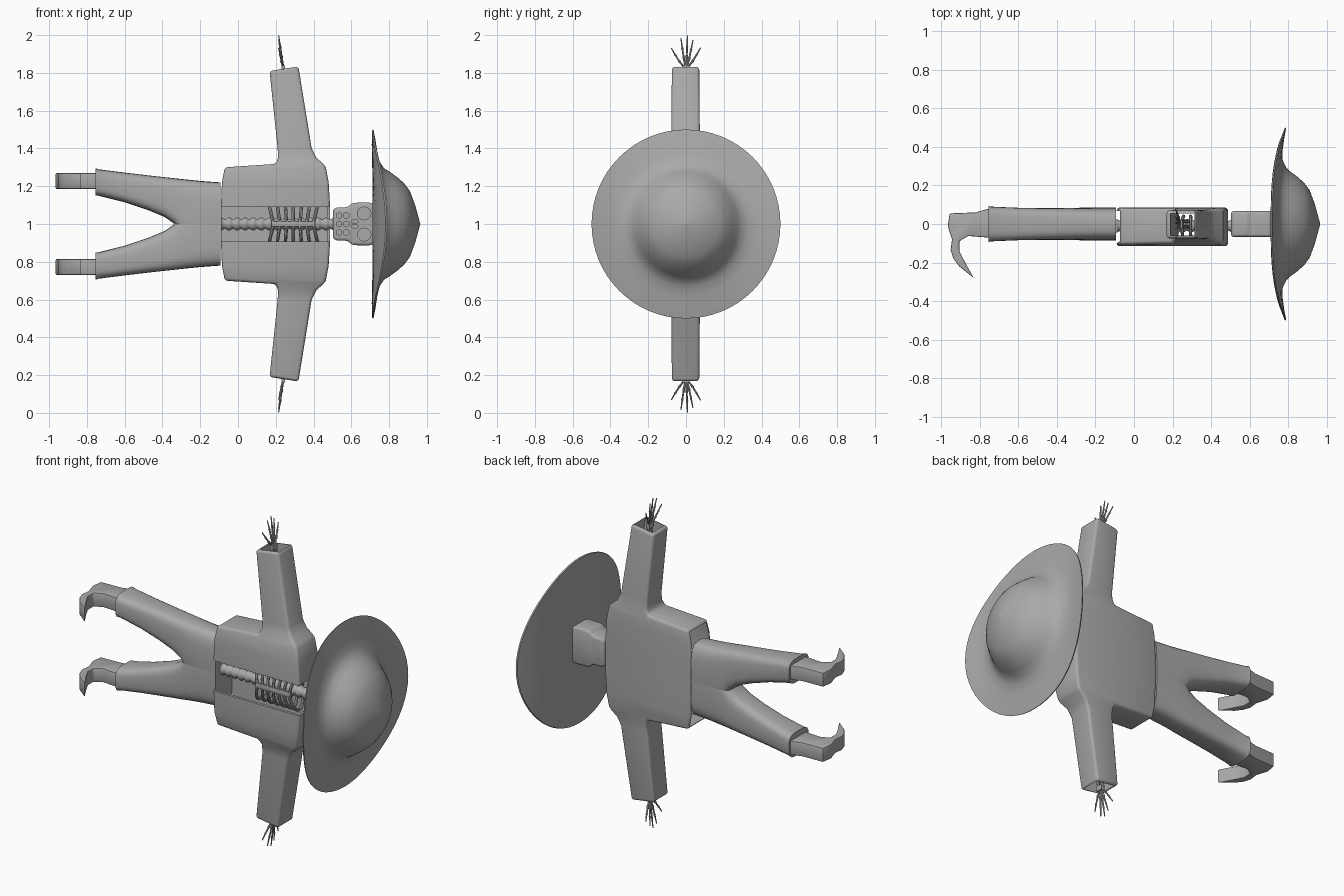
import bpy, bmesh, math
from mathutils import Vector

cube = bpy.data.objects.get("Cube")
if cube:
    bpy.data.objects.remove(cube)

grey = bpy.data.materials.new("plain grey")
grey.use_nodes = True
COLOR = (0.4, 0.4, 0.4, 1)
grey.diffuse_color = COLOR
grey.node_tree.nodes["Principled BSDF"].inputs["Base Color"].default_value = COLOR


def make(name, bm, mods=(), angle=35):
    """Turn a bmesh into a finished object with its modifiers applied."""
    bmesh.ops.recalc_face_normals(bm, faces=bm.faces)
    mesh = bpy.data.meshes.new(name)
    bm.to_mesh(mesh)
    bm.free()
    obj = bpy.data.objects.new(name, mesh)
    bpy.context.collection.objects.link(obj)
    for kind, settings in mods:
        mod = obj.modifiers.new(kind.title(), kind)
        for key, value in settings.items():
            setattr(mod, key, value)
    if mods:
        graph = bpy.context.evaluated_depsgraph_get()
        obj.data = bpy.data.meshes.new_from_object(obj.evaluated_get(graph))
        obj.modifiers.clear()
    obj.data.materials.clear()
    obj.data.materials.append(grey)
    obj.data.shade_smooth()
    obj.data.set_sharp_from_angle(angle=math.radians(angle))
    return obj


def loft(rings, bm=None):
    """Skin equal-length rings of points and cap both ends."""
    bm = bm or bmesh.new()
    rows = [[bm.verts.new(p) for p in ring] for ring in rings]
    n = len(rows[0])
    for a, b in zip(rows, rows[1:]):
        for i in range(n):
            j = (i + 1) % n
            bm.faces.new((a[i], a[j], b[j], b[i]))
    bm.faces.new(rows[0])
    bm.faces.new(rows[-1])
    return bm


def box(bm, x0, x1, y0, y1, z0, z1):
    return loft([[(x, y0, z0), (x, y1, z0), (x, y1, z1), (x, y0, z1)] for x in (x0, x1)], bm)


def tube(bm, points, radii, sides=8):
    """Round rod along a path, with a radius at each point."""
    pts = [Vector(p) for p in points]
    rings = []
    for i, p in enumerate(pts):
        d = (pts[min(i + 1, len(pts) - 1)] - pts[max(i - 1, 0)]).normalized()
        u = d.cross(Vector((0.9, 0.1, 0.4))).normalized()
        v = d.cross(u)
        turn = [2 * math.pi * k / sides for k in range(sides)]
        rings.append([p + (u * math.cos(t) + v * math.sin(t)) * radii[i] for t in turn])
    return loft(rings, bm)


def cut(cutter):
    cutter.hide_render = True
    cutter.hide_viewport = True
    return ("BOOLEAN", {"object": cutter, "operation": "DIFFERENCE", "solver": "EXACT"})


def bevel(width, segments=3):
    return ("BEVEL", {"width": width, "segments": segments, "limit_method": "ANGLE",
                      "angle_limit": math.radians(30)})


def remove(*objs):
    for o in objs:
        bpy.data.objects.remove(o)


# Jacket: rectangular sections from the middle out to the cuff
# (distance out, hem x, collar x, front y, back y)
JACKET = [(0.1, -0.09, 0.487, -0.115, 0.085), (0.22, -0.085, 0.48, -0.115, 0.085),
          (0.3, -0.07, 0.465, -0.105, 0.083), (0.318, 0.2, 0.452, -0.1, 0.082),
          (0.35, 0.212, 0.415, -0.085, 0.078), (0.4, 0.21, 0.39, -0.077, 0.074),
          (0.822, 0.167, 0.32, -0.075, 0.07)]


def jacket_rings(inset):
    rings = []
    for side in (-1, 1):
        half = []
        for i, (w, x0, x1, y0, y1) in enumerate(JACKET):
            cuff = i == len(JACKET) - 1
            if inset:
                w += 0.06 if cuff else -inset if i < 4 else 0
                x0 = -0.15 if i < 3 else x0
            skew = 0.012 if cuff else 0
            a, b, f, k = x0 + inset, x1 - inset, y0 + inset, y1 - inset
            lo, hi = 1 + side * (w - skew), 1 + side * (w + skew)
            half.append([(a, f, lo), (a, k, lo), (b, k, hi), (b, f, hi)])
        rings += half[::-1] if side < 0 else half
    return rings


lining = make("jacket_lining_cutter", loft(jacket_rings(0.016)))
opening = make("jacket_opening_cutter", box(None, -0.2, 0.6, -0.3, 0.05, 0.908, 1.09))
make("jacket", loft(jacket_rings(0)), [bevel(0.024), cut(lining), cut(opening)])
remove(lining, opening)


# Trousers: rounded sections (x, inner edge, outer edge, half depth)
LEG = [(-0.755, 0.15, 0.295, 0.094), (-0.74, 0.15, 0.29, 0.09), (-0.6, 0.115, 0.272, 0.084),
       (-0.48, 0.075, 0.258, 0.082), (-0.39, 0.038, 0.248, 0.082), (-0.335, 0.0, 0.242, 0.083),
       (-0.3, -0.06, 0.238, 0.084), (-0.2, -0.12, 0.228, 0.085), (-0.092, -0.14, 0.22, 0.085)]


def soft(c):
    return math.copysign(abs(c) ** 0.55, c)


for side, label in ((-1, "lower"), (1, "upper")):
    rings = []
    for x, inner, outer, depth in LEG:
        mid, half = (inner + outer) / 2, (outer - inner) / 2
        ring = []
        for k in range(28):
            t = 2 * math.pi * k / 28
            ring.append((x, depth * soft(math.sin(t)), 1 + side * (mid + half * soft(math.cos(t)))))
        rings.append(ring)
    make(label + "_trouser_leg", loft(rings), angle=50)

    # Boot with a long curled toe
    outline = [(-0.7, 0.08), (-0.76, 0.078), (-0.82, 0.06), (-0.955, 0.055), (-0.965, -0.01),
               (-0.943, -0.08), (-0.95, -0.135), (-0.935, -0.18), (-0.905, -0.22), (-0.83, -0.28),
               (-0.872, -0.205), (-0.905, -0.14), (-0.905, -0.09), (-0.86, -0.062), (-0.7, -0.075)]
    boot = loft([[(x, y, 1 + side * w) for x, y in outline] for w in (0.185, 0.27)])
    make(label + "_boot", boot, [bevel(0.006, 2)])

    # Skeleton hand with spread, knuckled fingers and the forearm bones
    hand = bmesh.new()
    for y, reach in ((-0.078, 0.932), (-0.027, 0.985), (0.008, 1.0), (0.037, 0.975), (0.078, 0.935)):
        path, radii = [], []
        for f, r in ((0, .006), (.3, .0055), (.36, .008), (.42, .005), (.62, .0045),
                     (.67, .0065), (.72, .004), (.97, .003), (1, .001)):
            path.append((0.24 - 0.025 * f, y * f ** 0.8, 1 + side * (0.82 + (reach - 0.82) * f)))
            radii.append(r)
        tube(hand, path, radii)
    for y in (-0.014, 0.014):
        tube(hand, [(0.28, y, 1 + side * 0.45), (0.24, y, 1 + side * 0.825)], (0.011, 0.009))
    box(hand, 0.23, 0.25, -0.022, 0.022, 1 + side * 0.81, 1 + side * 0.84)
    make(label + "_skeleton_hand", hand)

# Spine: scalloped column reaching the skull
steps = 57
spine = tube(None, [(-0.09 + 0.61 * i / steps, -0.01, 1) for i in range(steps + 1)],
             [0.031 + 0.006 * math.cos(i * math.pi / 2) for i in range(steps + 1)], 12)
make("spine", spine, angle=60)

# Ribs: curved rods swept from the spine to the breastbone
ribs = bmesh.new()
for i in range(7):
    x = 0.185 + 0.036 * i
    for side in (-1, 1):
        arc = []
        for k in range(11):
            t = math.pi * k / 10
            arc.append((x + 0.022 * math.sin(t) * (i - 3) / 3, -0.02 + 0.06 * math.cos(t),
                        1 + side * (0.012 + 0.095 * math.sin(t))))
        tube(ribs, arc, [0.009] * 11)
make("ribs", ribs)
make("breastbone", box(None, 0.175, 0.41, -0.086, -0.072, 0.984, 1.016), [bevel(0.005, 2)])

# Skull: narrow jaw widening to the cranium, with cut sockets and teeth gaps
SKULL = [(0.503, 0.078), (0.525, 0.088), (0.58, 0.088), (0.605, 0.112), (0.7, 0.114), (0.725, 0.1)]
rings = [[(x, -0.067, 1 - w), (x, 0.067, 1 - w), (x, 0.067, 1 + w), (x, -0.067, 1 + w)]
         for x, w in SKULL]
holes = bmesh.new()


def socket(x, w, rx, rw):
    ring = [(x + rx * math.cos(k * math.pi / 8), w + rw * math.sin(k * math.pi / 8)) for k in range(16)]
    loft([[(a, y, 1 + b) for a, b in ring] for y in (-0.1, -0.05)], holes)


for side in (-1, 1):
    socket(0.668, side * 0.056, 0.036, 0.034)
    socket(0.618, side * 0.013, 0.018, 0.009)
for w in (-0.045, 0, 0.045):
    socket(0.535, w, 0.013, 0.014)
    socket(0.573, w, 0.016, 0.014)
sockets = make("skull_socket_cutter", holes)
make("skull", loft(rings), [bevel(0.014), cut(sockets)])
remove(sockets)

# Hat: revolved crown and brim, curling upward at front and back
HAT = [(0.001, 0.715), (0.2, 0.713), (0.33, 0.71), (0.42, 0.708), (0.497, 0.71), (0.5, 0.717),
       (0.45, 0.727), (0.38, 0.738), (0.33, 0.75), (0.295, 0.773), (0.275, 0.805), (0.25, 0.84),
       (0.215, 0.88), (0.175, 0.91), (0.1, 0.938), (0.001, 0.965)]
sides = 64
rings = []
for r, x in HAT:
    ring = []
    for k in range(sides):
        t = 2 * math.pi * k / sides
        y, w = r * math.cos(t), r * math.sin(t)
        curl = 0.072 * (abs(y) / 0.5) ** 3 if r > 0.29 else 0
        ring.append((x + curl, y, 1 + w))
    rings.append(ring)
make("wide_brim_hat", loft(rings), angle=45)
